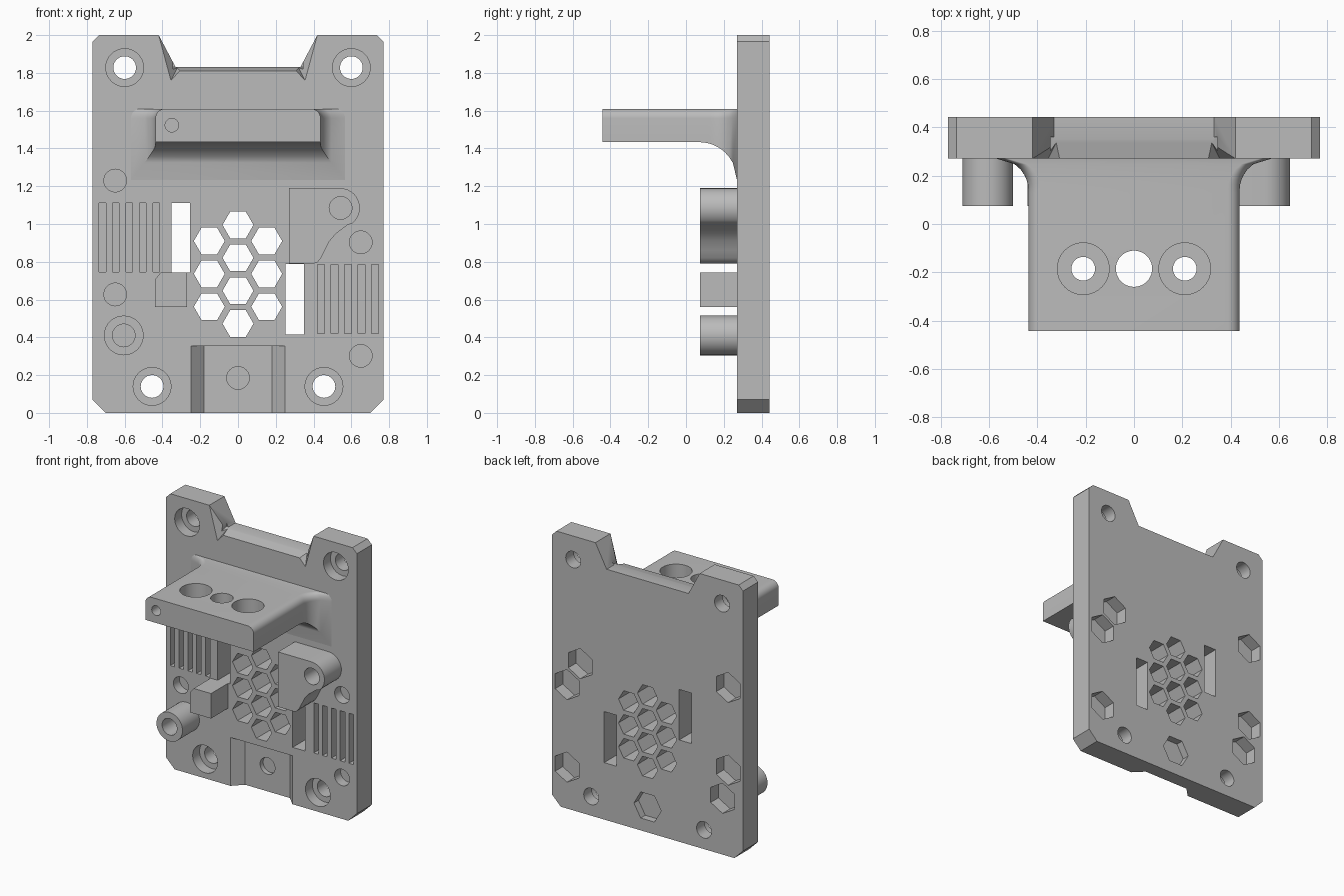
import bpy
import bmesh
from math import sin, cos, pi, radians, sqrt

if "Cube" in bpy.data.objects:
    bpy.data.objects.remove(bpy.data.objects["Cube"], do_unlink=True)

grey = bpy.data.materials.new("plain grey")
grey.use_nodes = True
grey.diffuse_color = (0.5, 0.5, 0.5, 1)
grey.node_tree.nodes["Principled BSDF"].inputs["Base Color"].default_value = (0.5, 0.5, 0.5, 1)

FRONT, BACK, BOSS = 0.27, 0.443, 0.075


def loft(name, sections):
    """Closed solid through a list of matching rings of points."""
    bm = bmesh.new()
    rings = [[bm.verts.new(p) for p in s] for s in sections]
    n = len(rings[0])
    for a, b in zip(rings, rings[1:]):
        for i in range(n):
            j = (i + 1) % n
            bm.faces.new((a[i], a[j], b[j], b[i]))
    bm.faces.new(rings[0])
    bm.faces.new(rings[-1])
    bmesh.ops.recalc_face_normals(bm, faces=bm.faces)
    mesh = bpy.data.meshes.new(name)
    bm.to_mesh(mesh)
    bm.free()
    mesh.materials.append(grey)
    ob = bpy.data.objects.new(name, mesh)
    bpy.context.collection.objects.link(ob)
    return ob


def prism(name, pts, a, b, axis="y"):
    place = {"x": lambda u, v, w: (w, u, v),
             "y": lambda u, v, w: (u, w, v),
             "z": lambda u, v, w: (u, v, w)}[axis]
    return loft(name, [[place(u, v, w) for u, v in pts] for w in (a, b)])


def ring(cx, cy, r, n=40, turn=0.0):
    return [(cx + r * cos(turn + 2 * pi * i / n), cy + r * sin(turn + 2 * pi * i / n))
            for i in range(n)]


def arc(cx, cy, r, start, end, n=12):
    angles = [radians(start + (end - start) * i / n) for i in range(n + 1)]
    return [(cx + r * cos(t), cy + r * sin(t)) for t in angles]


def rect(x0, x1, z0, z1):
    return [(x0, z0), (x1, z0), (x1, z1), (x0, z1)]


def cut(target, pts, a, b, axis="y"):
    cutter = prism("cutter", pts, a, b, axis)
    cutter.hide_render = True
    mod = target.modifiers.new("cut", "BOOLEAN")
    mod.operation = "DIFFERENCE"
    mod.solver = "EXACT"
    mod.object = cutter
    bpy.ops.object.select_all(action="DESELECT")
    bpy.context.view_layer.objects.active = target
    target.select_set(True)
    bpy.ops.object.modifier_apply(modifier=mod.name)
    bpy.data.objects.remove(cutter, do_unlink=True)


# Back plate with chamfered corners and a tapered notch at the top
half = [(0.70, 0), (0.77, 0.07), (0.77, 1.965), (0.735, 2), (0.42, 2), (0.33, 1.83)]
plate = prism("plate", half + [(-x, z) for x, z in reversed(half)], FRONT, BACK)
cut(plate, [(0.36, 1.832), (0.2, 1.795), (0.2, 1.9), (0.36, 1.9)], -0.345, 0.345, "x")
# Flared front corners of the notch
for s in (-1, 1):
    cutter_top = [(s * 0.42, 2.0, FRONT), (s * 0.355, 1.76, FRONT), (s * 0.32, 1.83, 0.34)]
    flare = [(x, y, z) for x, z, y in cutter_top]
    tip = (s * 0.25, 0.24, 1.86)
    bm = bmesh.new()
    vs = [bm.verts.new(p) for p in flare + [tip]]
    bmesh.ops.convex_hull(bm, input=vs)
    mesh = bpy.data.meshes.new("flare_cutter")
    bm.to_mesh(mesh)
    bm.free()
    helper = bpy.data.objects.new("flare_cutter", mesh)
    bpy.context.collection.objects.link(helper)
    helper.hide_render = True
    mod = plate.modifiers.new("flare", "BOOLEAN")
    mod.operation = "DIFFERENCE"
    mod.solver = "EXACT"
    mod.object = helper
    bpy.context.view_layer.objects.active = plate
    bpy.ops.object.modifier_apply(modifier=mod.name)
    bpy.data.objects.remove(helper, do_unlink=True)

# Counterbored corner screw holes
for x, z in ((0.6, 1.828), (0.455, 0.14)):
    for s in (-1, 1):
        cut(plate, ring(s * x, z, 0.1), 0.2, 0.35)
        cut(plate, ring(s * x, z, 0.06), 0.2, 0.5)

# Honeycomb vent
for x, top, count in ((0, 0.995, 4), (-0.152, 0.91, 3), (0.152, 0.91, 3)):
    for i in range(count):
        cut(plate, ring(x, top - 0.174 * i, 0.082, 6), 0.2, 0.5)

# Through slots and the blind louvres next to them
cut(plate, rect(-0.353, -0.255, 0.742, 1.11), 0.2, 0.5)
cut(plate, rect(0.252, 0.35, 0.415, 0.787), 0.2, 0.5)
for i in range(5):
    x = -0.735 + 0.071 * i
    cut(plate, rect(x, x + 0.035, 0.747, 1.11), 0.2, 0.37)
    x = 0.422 + 0.071 * i
    cut(plate, rect(x, x + 0.037, 0.42, 0.785), 0.2, 0.37)

# Bottom recess with slanted sides
cut(plate, [(-0.32, 0.2), (0.32, 0.2), (0.18, 0.34), (-0.18, 0.34)], -0.1, 0.353, "z")
cut(plate, ring(0, 0.185, 0.06), 0.3, 0.375)
cut(plate, ring(0, 0.185, 0.11, 6), 0.39, 0.5)

# Post, clamp block and stop block standing on the plate
post = prism("round_post", ring(-0.605, 0.41, 0.105), BOSS, FRONT + 0.01)
outline = [(0.27, 0.79), (0.27, 1.19)] + arc(0.54, 1.085, 0.105, 90, -50)
outline += [(0.58, 0.995), (0.56, 0.98), (0.52, 0.95), (0.485, 0.91), (0.46, 0.86),
            (0.44, 0.82), (0.42, 0.797), (0.40, 0.79)]
clamp = prism("clamp_block", outline, BOSS, FRONT + 0.01)
stop = prism("stop_block", [(-0.44, 0.56), (-0.27, 0.56), (-0.27, 0.742), (-0.41, 0.742),
                            (-0.44, 0.705)], BOSS, FRONT + 0.01)

# Blind screw holes in front with hexagonal nut pockets behind
for x, z, boss in ((-0.65, 1.23, None), (-0.65, 0.627, None), (0.65, 0.903, None),
                   (0.65, 0.302, None), (-0.605, 0.41, post), (0.543, 1.085, clamp)):
    for part in (plate, boss):
        if part:
            cut(part, ring(x, z, 0.06), 0.0, 0.34)
    cut(plate, ring(x, z, 0.11, 6, pi / 2), 0.355, 0.5)


# Shelf: rounded upper corners, flaring into the plate at its sides and underside
def flare_at(y, r):
    d = min(max(0, y - (FRONT - r)), r)
    return r - sqrt(r * r - d * d)


def shelf_section(y):
    w = 0.437 + flare_at(y, 0.13)
    low = 1.433 - flare_at(y, 0.2)
    right = arc(w - 0.05, 1.56, 0.05, 0, 90, 8)
    pts = [(-w, low), (w, low)] + right + [(-x, z) for x, z in reversed(right)]
    return [(x, y, z) for x, z in pts]


steps = [FRONT - 0.2 * cos(pi / 2 * i / 14) for i in range(15)]
shelf = loft("shelf", [shelf_section(y) for y in [-0.443] + steps + [FRONT + 0.01]])
cut(shelf, ring(0, -0.185, 0.075), 1.2, 1.8, "z")
for s in (-1, 1):
    cut(shelf, ring(s * 0.21, -0.185, 0.107), 1.5, 1.8, "z")
    cut(shelf, ring(s * 0.21, -0.185, 0.049), 1.2, 1.8, "z")
cut(shelf, ring(-0.35, 1.523, 0.036, 24), -0.6, -0.33)

# Smooth rounded walls, keep hard edges
for ob in (plate, post, clamp, stop, shelf):
    bpy.ops.object.select_all(action="DESELECT")
    ob.select_set(True)
    bpy.context.view_layer.objects.active = ob
    bpy.ops.object.shade_smooth_by_angle(angle=radians(30))
